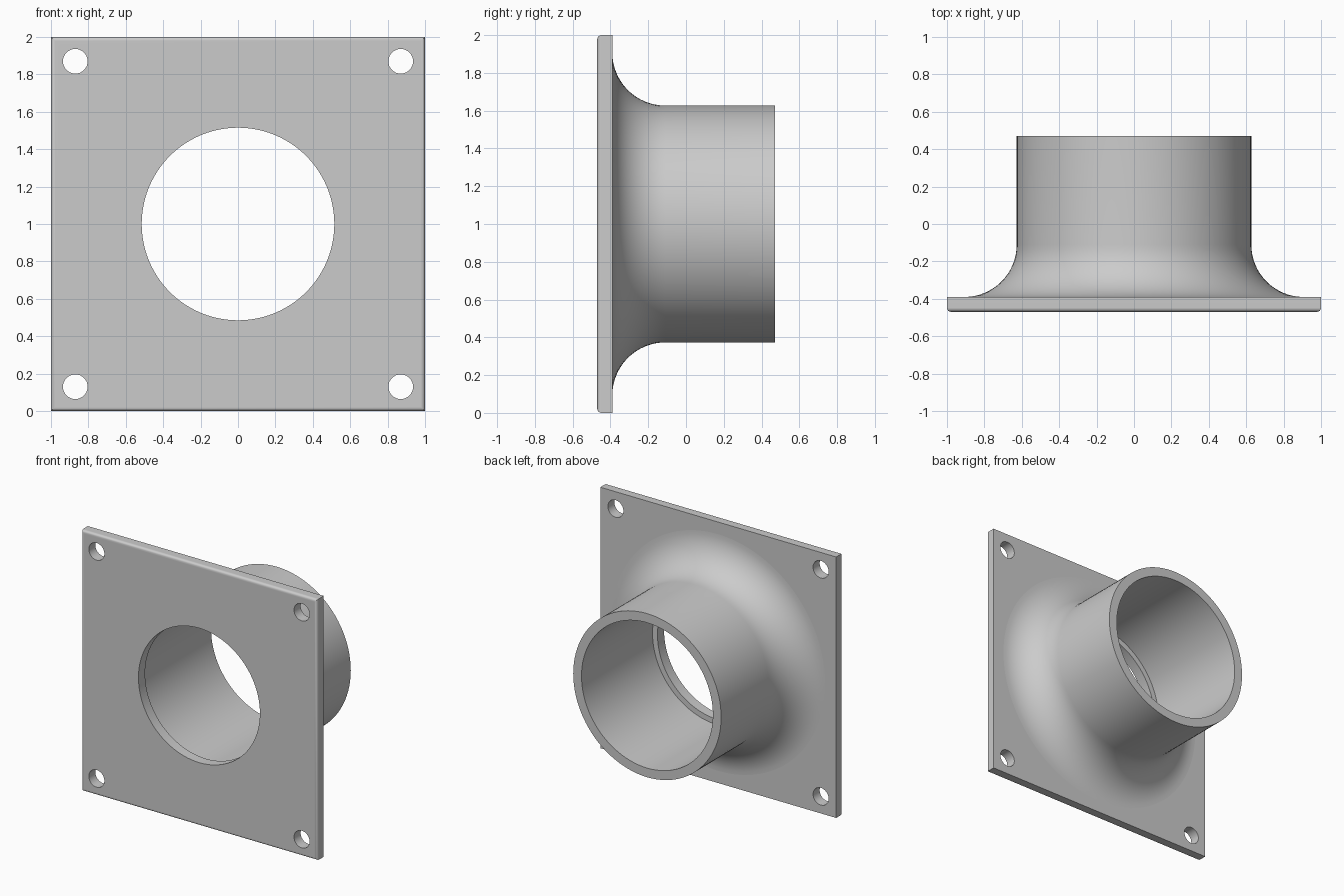
import bpy, bmesh
from math import pi, sin, cos, radians
from mathutils import Matrix, Vector

if "Cube" in bpy.data.objects:
    bpy.data.objects.remove(bpy.data.objects["Cube"])

FRONT, PLATE_BACK, TUBE_END = -0.47, -0.39, 0.47
AXIS_Z = 1.0
OUTER_R, INNER_R, HOLE_R, FILLET = 0.627, 0.557, 0.515, 0.28

grey = bpy.data.materials.new("plain grey")
grey.use_nodes = True
colour = (0.6, 0.6, 0.6, 1)
grey.diffuse_color = colour
grey.node_tree.nodes["Principled BSDF"].inputs["Base Color"].default_value = colour


def make_object(name, bm):
    bmesh.ops.recalc_face_normals(bm, faces=bm.faces)
    mesh = bpy.data.meshes.new(name)
    bm.to_mesh(mesh)
    bm.free()
    mesh.materials.append(grey)
    obj = bpy.data.objects.new(name, mesh)
    bpy.context.collection.objects.link(obj)
    return obj


def activate(obj):
    bpy.ops.object.select_all(action='DESELECT')
    obj.select_set(True)
    bpy.context.view_layer.objects.active = obj


def smooth(obj):
    activate(obj)
    bpy.ops.object.shade_smooth_by_angle(angle=radians(30))


# Square mounting plate with its front rim rounded
bm = bmesh.new()
depth = PLATE_BACK - FRONT
place = Matrix.Translation((0, (FRONT + PLATE_BACK) / 2, AXIS_Z)) @ Matrix.Diagonal((2, depth, 2, 1))
bmesh.ops.create_cube(bm, size=1, matrix=place)
rim = [e for e in bm.edges if all(v.co.y < FRONT + 0.01 for v in e.verts)]
bmesh.ops.bevel(bm, geom=rim, offset=0.022, segments=4, profile=0.5, affect='EDGES')
plate = make_object("mounting_plate", bm)

# Cutters for the central opening and the four bolt holes
bm = bmesh.new()
holes = [(0, 0, HOLE_R, 96)] + [(sx * 0.87, sz * 0.87, 0.066, 32) for sx in (-1, 1) for sz in (-1, 1)]
for x, z, r, sides in holes:
    place = Matrix.Translation((x, FRONT, AXIS_Z + z)) @ Matrix.Rotation(pi / 2, 4, 'X')
    bmesh.ops.create_cone(bm, cap_ends=True, segments=sides, radius1=r, radius2=r, depth=0.4, matrix=place)
cutter = make_object("hole_cutter", bm)
cutter.hide_render = True
cut = plate.modifiers.new("holes", 'BOOLEAN')
cut.object = cutter
cut.solver = 'EXACT'
activate(plate)
bpy.ops.object.modifier_apply(modifier=cut.name)
bpy.data.objects.remove(cutter)
smooth(plate)
weighted = plate.modifiers.new("flat faces", 'WEIGHTED_NORMAL')
weighted.keep_sharp = True

# Pipe spigot that flares into the plate, turned around the y axis
profile = [(INNER_R, PLATE_BACK), (INNER_R, TUBE_END), (OUTER_R, TUBE_END)]
steps = 16
for i in range(steps + 1):
    a = pi / 2 * i / steps
    profile.append((OUTER_R + FILLET * (1 - cos(a)), PLATE_BACK + FILLET * (1 - sin(a))))
bm = bmesh.new()
verts = [bm.verts.new((r, y, AXIS_Z)) for r, y in profile]
edges = [bm.edges.new(pair) for pair in zip(verts, verts[1:])]
bmesh.ops.spin(bm, geom=verts + edges, cent=Vector((0, 0, AXIS_Z)), axis=Vector((0, 1, 0)),
               angle=2 * pi, steps=96, use_merge=True)
bmesh.ops.remove_doubles(bm, verts=bm.verts, dist=0.0001)
spigot = make_object("flared_spigot", bm)
smooth(spigot)
